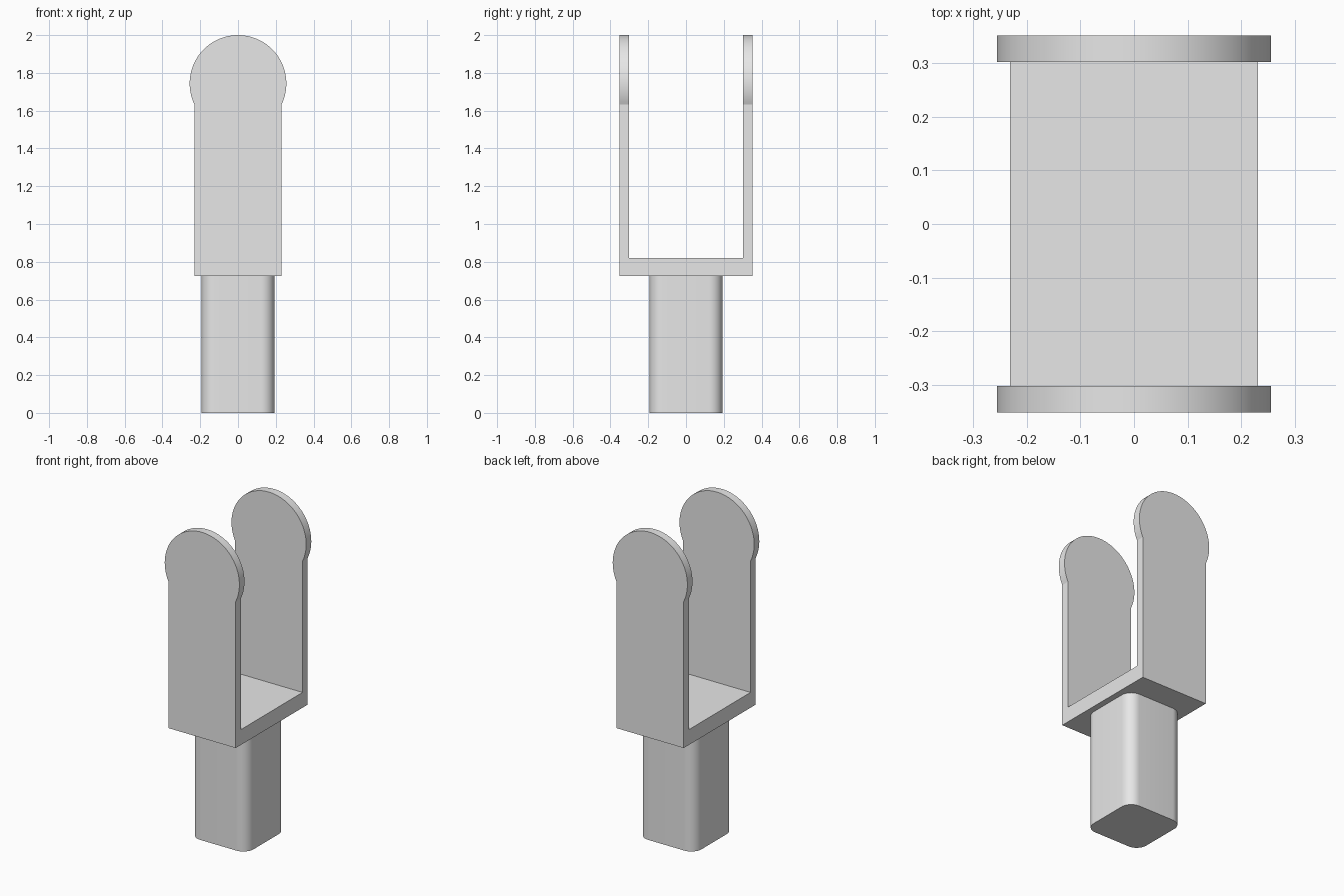
import bpy, bmesh
from math import sin, cos, pi, acos
from mathutils import Vector

cube = bpy.data.objects.get("Cube")
if cube:
    bpy.data.objects.remove(cube, do_unlink=True)

grey = bpy.data.materials.new("plain grey")
grey.use_nodes = True
colour = (0.8, 0.8, 0.8, 1)
grey.diffuse_color = colour
grey.node_tree.nodes["Principled BSDF"].inputs["Base Color"].default_value = colour


def prism(name, points, direction):
    """Extrude a closed outline along a direction."""
    bm = bmesh.new()
    face = bm.faces.new([bm.verts.new(p) for p in points])
    top = bmesh.ops.extrude_face_region(bm, geom=[face])["geom"]
    bmesh.ops.translate(bm, vec=Vector(direction),
                        verts=[v for v in top if isinstance(v, bmesh.types.BMVert)])
    bmesh.ops.recalc_face_normals(bm, faces=bm.faces)
    mesh = bpy.data.meshes.new(name)
    bm.to_mesh(mesh)
    bm.free()
    mesh.materials.append(grey)
    obj = bpy.data.objects.new(name, mesh)
    bpy.context.collection.objects.link(obj)
    return obj


def activate(obj):
    bpy.ops.object.select_all(action='DESELECT')
    obj.select_set(True)
    bpy.context.view_layer.objects.active = obj


def arc(cx, cy, radius, start, end, steps):
    return [(cx + radius * cos(start + (end - start) * i / steps),
             cy + radius * sin(start + (end - start) * i / steps))
            for i in range(steps + 1)]


# Yoke: straight sides topped by a slightly wider round lug
half_width, half_depth, bottom, floor = 0.231, 0.352, 0.725, 0.82
lug_radius = 0.256
dip = acos(half_width / lug_radius)
outline = [(-half_width, bottom), (half_width, bottom)]
outline += arc(0, 2 - lug_radius, lug_radius, -dip, pi + dip, 64)
yoke = prism("yoke", [(x, -half_depth, z) for x, z in outline], (0, 2 * half_depth, 0))

# Slot between the two arms
gap = 0.302
slot = prism("slot_cutter",
             [(-1, -gap, floor), (1, -gap, floor), (1, gap, floor), (-1, gap, floor)],
             (0, 0, 2))
slot.hide_render = True
cut = yoke.modifiers.new("slot", 'BOOLEAN')
cut.operation = 'DIFFERENCE'
cut.solver = 'EXACT'
cut.object = slot
activate(yoke)
bpy.ops.object.modifier_apply(modifier=cut.name)
bpy.data.objects.remove(slot, do_unlink=True)

# Stem: square post with rounded vertical corners
half, corner = 0.193, 0.07
inner = half - corner
section = []
for i, (sx, sy) in enumerate([(1, 1), (-1, 1), (-1, -1), (1, -1)]):
    section += arc(sx * inner, sy * inner, corner, i * pi / 2, (i + 1) * pi / 2, 12)
stem = prism("stem", [(x, y, 0) for x, y in section], (0, 0, bottom))

for part in (yoke, stem):
    activate(part)
    bpy.ops.object.shade_smooth_by_angle(angle=pi / 9)
